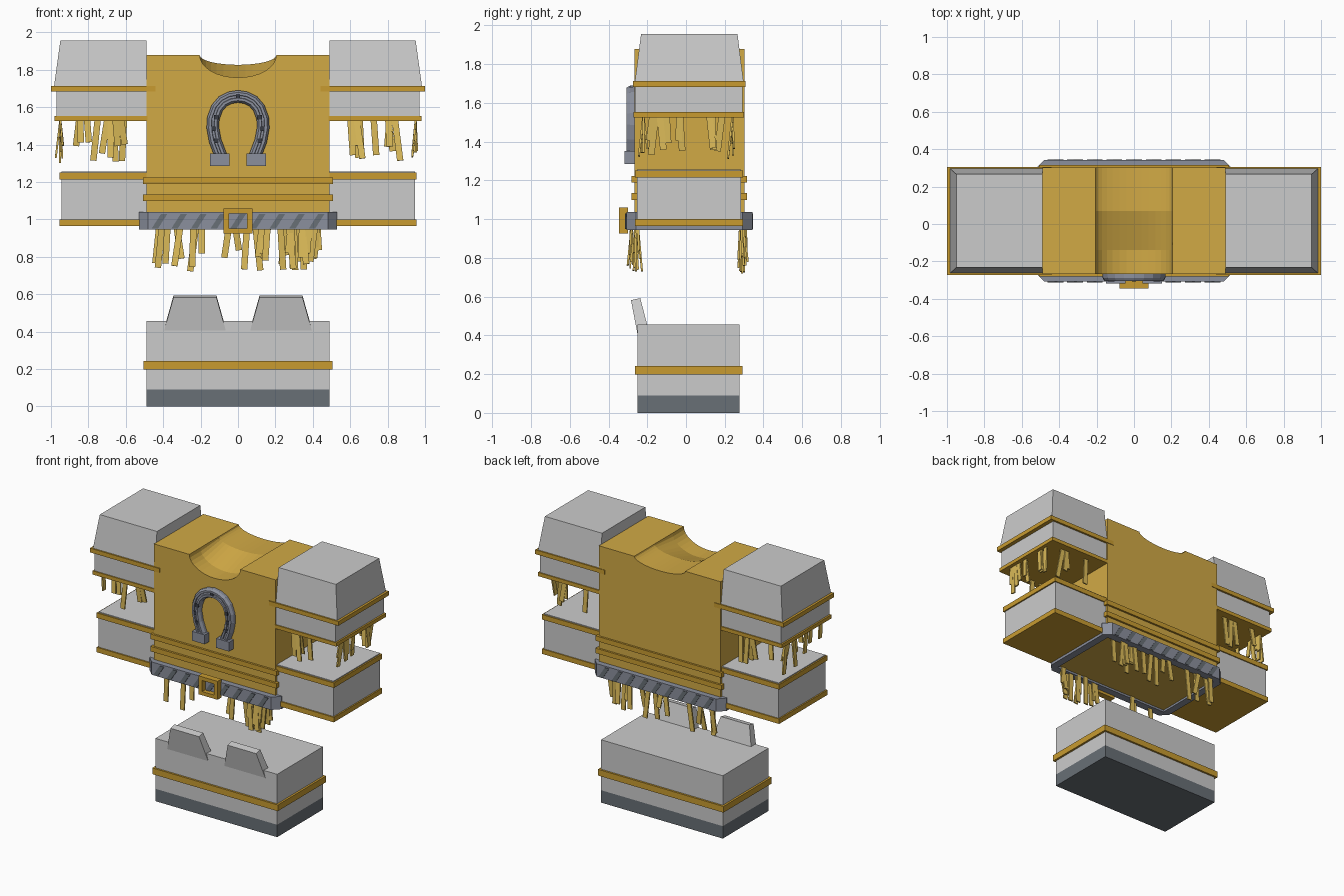
import bpy, bmesh, math, random
from mathutils import Vector, Matrix

if "Cube" in bpy.data.objects:
    bpy.data.objects.remove(bpy.data.objects["Cube"])
random.seed(4)


def material(name, r, g, b):
    m = bpy.data.materials.new(name)
    m.diffuse_color = (r, g, b, 1)
    m.use_nodes = True
    m.node_tree.nodes["Principled BSDF"].inputs["Base Color"].default_value = m.diffuse_color
    return m


GOLD = material("tan_cloth", 0.64, 0.40, 0.06)
ROPE = material("rope", 0.58, 0.33, 0.03)
STRAW = material("straw", 0.72, 0.50, 0.10)
STEEL = material("steel", 0.26, 0.28, 0.34)
DARK = material("dark_sole", 0.14, 0.16, 0.18)
BLACK = material("nail_dark", 0.04, 0.045, 0.06)


def finish(name, bm, mat=None):
    bmesh.ops.recalc_face_normals(bm, faces=bm.faces)
    me = bpy.data.meshes.new(name)
    bm.to_mesh(me)
    bm.free()
    ob = bpy.data.objects.new(name, me)
    bpy.context.collection.objects.link(ob)
    if mat:
        me.materials.append(mat)
    return ob


def loft(name, rings, mat=None, closed=False):
    """Skin a list of equal-length point loops; cap the ends unless closed."""
    bm = bmesh.new()
    vs = [[bm.verts.new(p) for p in r] for r in rings]
    n = len(rings[0])
    pairs = list(zip(vs, vs[1:])) + ([(vs[-1], vs[0])] if closed else [])
    for a, b in pairs:
        for i in range(n):
            j = (i + 1) % n
            bm.faces.new((a[i], a[j], b[j], b[i]))
    if not closed:
        bm.faces.new(vs[0])
        bm.faces.new(vs[-1])
    return finish(name, bm, mat)


def rect(x, y, z):
    return [(x[0], y[0], z), (x[1], y[0], z), (x[1], y[1], z), (x[0], y[1], z)]


def box(name, x, y, z, mat=None):
    return loft(name, [rect(x, y, z[0]), rect(x, y, z[1])], mat)


def prism(name, pts, y0, y1, mat=None):
    return loft(name, [[(x, y0, z) for x, z in pts], [(x, y1, z) for x, z in pts]], mat)


def straws(name, roots, z_top, lengths, mat=STRAW):
    """Thin tilted strips; each root is (x, y, along_x)."""
    bm = bmesh.new()
    for x, y, along_x in roots:
        L = random.uniform(*lengths)
        size = Matrix.Diagonal((0.034, 0.010, L, 1))
        turn = Matrix.Rotation(0 if along_x else math.pi / 2, 4, 'Z')
        tilt = (Matrix.Rotation(random.uniform(-0.16, 0.16), 4, 'Y')
                @ Matrix.Rotation(random.uniform(-0.12, 0.12), 4, 'X'))
        m = (Matrix.Translation((x, y, z_top)) @ turn @ tilt
             @ Matrix.Translation((0, 0, -L / 2)) @ size)
        bmesh.ops.create_cube(bm, size=1, matrix=m)
    return finish(name, bm, mat)


# torso with neck scoop, deeper at the front
rings = []
for y, d in ((-0.267, 0.12), (-0.14, 0.12), (0.07, 0.052), (0.302, 0.052)):
    loop = [(-0.49, y, 0.96), (0.49, y, 0.96), (0.49, y, 1.878)]
    for i in range(17):
        a = math.pi * i / 16
        loop.append((0.205 * math.cos(a), y, 1.878 - d * math.sin(a)))
    rings.append(loop + [(-0.49, y, 1.878)])
loft("torso", rings, GOLD)

# waist ropes
for z in (1.098, 1.188):
    box("waist_rope", (-0.507, 0.507), (-0.282, 0.316), (z, z + 0.036), ROPE)

# belt ring with cut corners
bx, y0, y1, c = 0.53, -0.308, 0.342, 0.05
outer = [(-bx + c, y0), (bx - c, y0), (bx, y0 + c), (bx, y1 - c),
         (bx - c, y1), (-bx + c, y1), (-bx, y1 - c), (-bx, y0 + c)]
sections = []
for x, y in outer:
    ix = math.copysign(0.475, x)
    iy = -0.25 if y < 0 else 0.285
    if abs(x) < bx:
        ix *= 0.97
    sections.append([(x, y, 0.945), (x, y, 1.038), (ix, iy, 1.038), (ix, iy, 0.945)])
loft("belt", sections, STEEL, closed=True)

# slanted belt ribs, front and back
for i in range(9):
    x = -0.42 + i * 0.105
    pts = [(x - 0.042, 0.95), (x - 0.008, 0.95), (x + 0.042, 1.028), (x + 0.008, 1.028)]
    prism("belt_rib_front", pts, -0.314, -0.30, DARK)
    prism("belt_rib_back", [(-px, z) for px, z in pts], 0.335, 0.346, DARK)

# square buckle frame
frame = []
for sx, sz in ((-1, -1), (1, -1), (1, 1), (-1, 1)):
    o, i = (sx * 0.077, 0.992 + sz * 0.067), (sx * 0.047, 0.992 + sz * 0.04)
    frame.append([(o[0], -0.345, o[1]), (i[0], -0.345, i[1]),
                  (i[0], -0.30, i[1]), (o[0], -0.30, o[1])])
loft("buckle", frame, ROPE, closed=True)

# horseshoe: grooved section swept round an open arch
half = [(0.092, 1.34), (0.122, 1.42), (0.135, 1.49), (0.132, 1.54),
        (0.112, 1.595), (0.082, 1.63), (0.043, 1.65)]
path = half + [(0, 1.657)] + [(-x, z) for x, z in reversed(half)]
section = [(-.033, -.262), (-.033, -.288), (-.022, -.306), (-.008, -.306), (-.006, -.297),
           (.006, -.297), (.008, -.306), (.022, -.306), (.033, -.288), (.033, -.262)]
rings = []
for i, p in enumerate(path):
    a, b = path[max(i - 1, 0)], path[min(i + 1, len(path) - 1)]
    t = Vector((b[0] - a[0], b[1] - a[1])).normalized()
    rings.append([(p[0] + t.y * s, y, p[1] - t.x * s) for s, y in section])
loft("horseshoe", rings, STEEL)
nails = [(0, 1.657), (0.117, 1.545), (0.13, 1.485), (0.117, 1.42)]
for x, z in nails + [(-x, z) for x, z in nails[1:]]:
    box("horseshoe_nail", (x - 0.012, x + 0.012), (-0.307, -0.29), (z - 0.012, z + 0.012), BLACK)

# everything mirrored left and right
for s, side in ((1, "right"), (-1, "left")):
    def sx(a, b):
        return tuple(sorted((s * a, s * b)))
    box("horseshoe_heel_" + side, sx(0.046, 0.15), (-0.317, -0.262), (1.285, 1.353), STEEL)
    # shoulder: tapered cap, body and bands
    loft("shoulder_cap_" + side, [rect(sx(0.485, 0.985), (-0.265, 0.298), 1.70),
                                  rect(sx(0.49, 0.95), (-0.232, 0.266), 1.955)])
    box("shoulder_body_" + side, sx(0.485, 0.97), (-0.262, 0.292), (1.54, 1.70))
    box("shoulder_band_" + side, sx(0.44, 1.0), (-0.274, 0.306), (1.683, 1.714), ROPE)
    box("sleeve_band_" + side, sx(0.485, 0.982), (-0.27, 0.30), (1.525, 1.552), ROPE)
    # sleeve straw: outer edge, then front and back edges
    roots = [(s * 0.95, random.uniform(-0.2, 0.22), False) for _ in range(9)]
    for y in (-0.22, 0.24):
        roots += [(s * random.uniform(0.57, 0.86), y, True) for _ in range(5)]
    straws("sleeve_straw_" + side, roots, 1.535, (0.12, 0.235))
    # forearm
    box("forearm_" + side, sx(0.485, 0.945), (-0.252, 0.285), (0.97, 1.257))
    for z in (0.964, 1.214):
        box("forearm_band_" + side, sx(0.485, 0.955), (-0.262, 0.293), (z, z + 0.036), ROPE)
    # toe flap leaning forward
    low, high = (0.065, 0.395), (0.115, 0.345)

    def edge(x, y, z):
        return [(s * x[0], y, z), (s * x[1], y, z)]
    loft("toe_flap_" + side,
         [edge(low, -0.25, 0.405) + edge(low, -0.19, 0.415)[::-1],
          edge(high, -0.284, 0.582) + edge(high, -0.236, 0.592)[::-1]])

# straw below the belt
roots = []
for y in (-0.265, 0.295):
    roots += [(random.uniform(-0.43, 0.45), y + random.uniform(-0.02, 0.02), True)
              for _ in range(18)]
straws("waist_straw", roots, 0.965, (0.13, 0.245))

# legs block
box("legs", (-0.49, 0.49), (-0.25, 0.277), (0.09, 0.457))
box("sole", (-0.49, 0.49), (-0.25, 0.277), (0, 0.09), DARK)
box("leg_band", (-0.505, 0.505), (-0.264, 0.291), (0.198, 0.243), ROPE)
